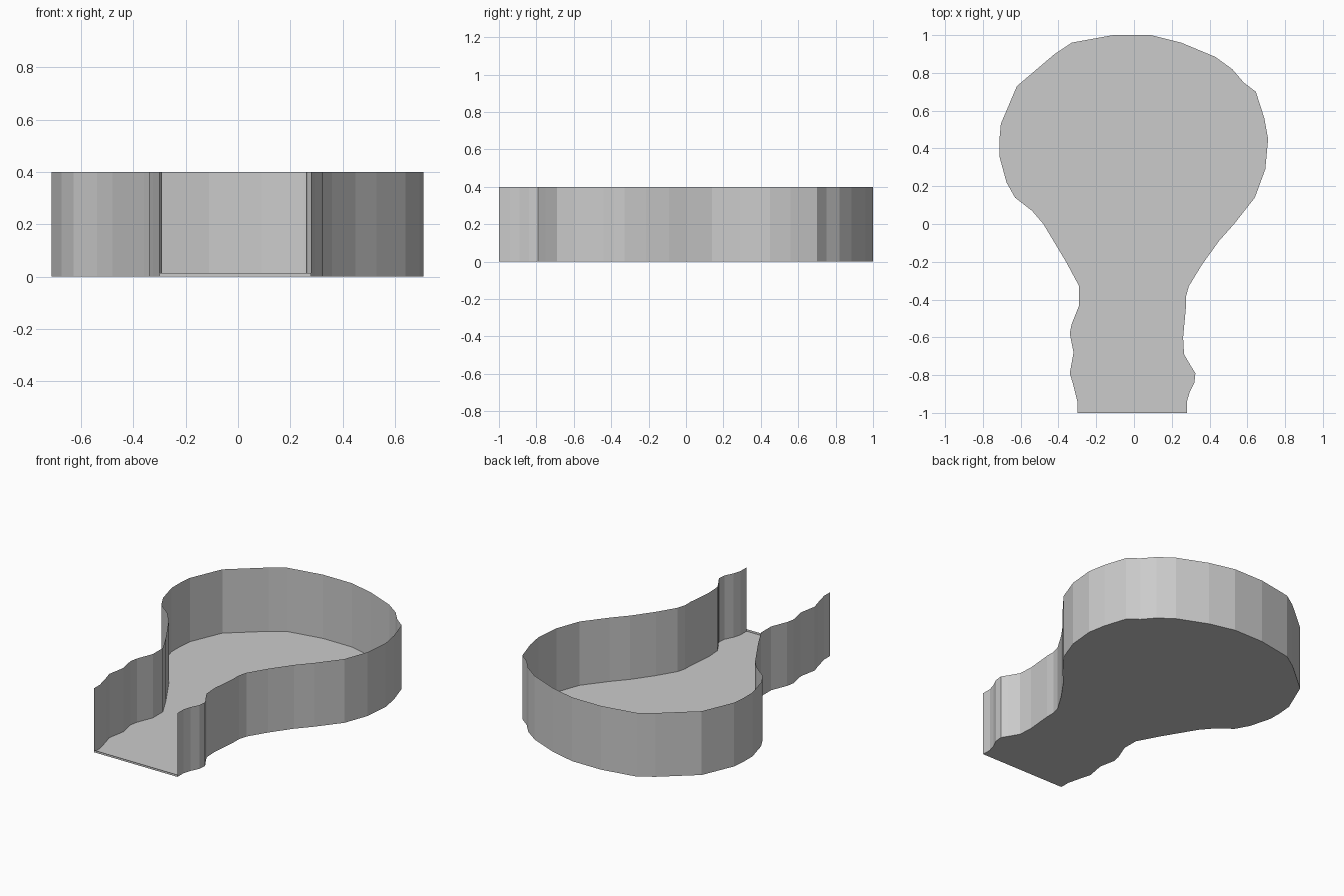
import bpy, bmesh

if "Cube" in bpy.data.objects:
    bpy.data.objects.remove(bpy.data.objects["Cube"])

HEIGHT, LIP, INSET = 0.40, 0.013, 0.022

# Plan outline, clockwise from front left corner to front right corner
OUTLINE = [
    (-.30, -1), (-.30, -.94), (-.325, -.84), (-.34, -.79), (-.32, -.68),
    (-.34, -.58), (-.33, -.53), (-.29, -.43), (-.29, -.33), (-.36, -.20),
    (-.48, 0), (-.54, .07), (-.63, .14), (-.675, .22), (-.713, .36),
    (-.713, .44), (-.705, .53), (-.62, .73), (-.42, .90), (-.33, .96),
    (-.11, 1), (.09, 1), (.25, .96), (.43, .885), (.52, .82), (.58, .75),
    (.645, .70), (.69, .56), (.71, .45), (.695, .29), (.64, .14), (.53, 0),
    (.45, -.09), (.36, -.215), (.29, -.33), (.275, -.385), (.275, -.44),
    (.26, -.60), (.265, -.69), (.30, -.75), (.325, -.79), (.32, -.84),
    (.295, -.89), (.28, -.94), (.28, -1)]

bm = bmesh.new()
low = [bm.verts.new((x, y, LIP)) for x, y in OUTLINE]
top = [bm.verts.new((x, y, HEIGHT)) for x, y in OUTLINE]

# Thin wall, left open at the front
for i in range(len(OUTLINE) - 1):
    bm.faces.new((low[i], top[i], top[i + 1], low[i + 1]))

# Floor with a shallow chamfered rim
floor = bm.faces.new(low)
bmesh.ops.inset_region(bm, faces=[floor], thickness=INSET,
                       use_boundary=True, use_even_offset=True)
for v in floor.verts:
    v.co.z = 0

bmesh.ops.recalc_face_normals(bm, faces=bm.faces)
floor.normal_update()
if floor.normal.z > 0:
    bmesh.ops.reverse_faces(bm, faces=bm.faces)

mesh = bpy.data.meshes.new("open_tray")
bm.to_mesh(mesh)
bm.free()
bpy.context.collection.objects.link(bpy.data.objects.new("open_tray", mesh))
